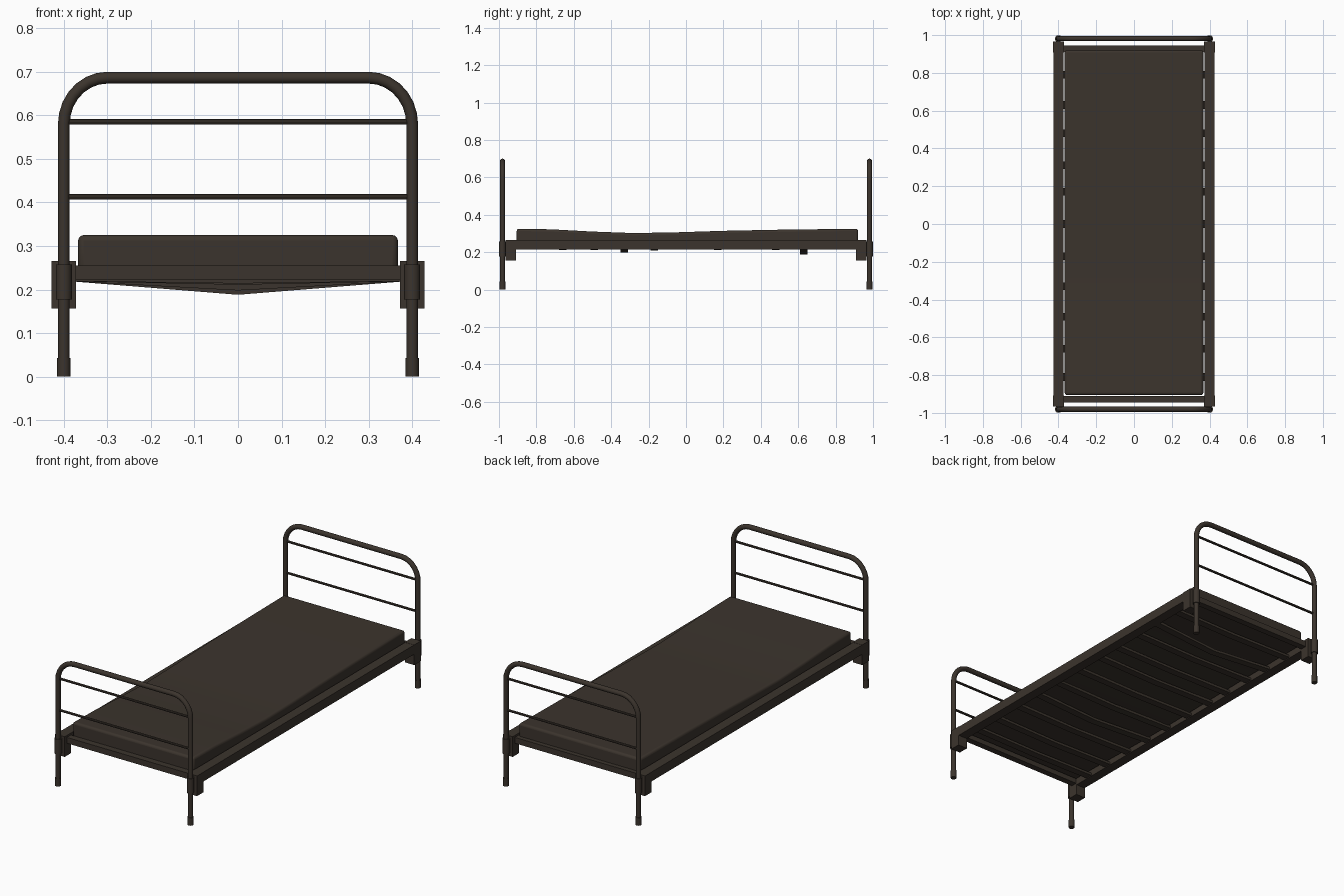
import bpy, bmesh, math
from mathutils import Vector

if "Cube" in bpy.data.objects:
    bpy.data.objects.remove(bpy.data.objects["Cube"])

mat = bpy.data.materials.new("dark brown")
mat.diffuse_color = (0.044, 0.034, 0.026, 1)
mat.use_nodes = True
mat.node_tree.nodes["Principled BSDF"].inputs["Base Color"].default_value = mat.diffuse_color


def finish(name, bm):
    bmesh.ops.recalc_face_normals(bm, faces=bm.faces)
    me = bpy.data.meshes.new(name)
    bm.to_mesh(me)
    bm.free()
    me.materials.append(mat)
    ob = bpy.data.objects.new(name, me)
    bpy.context.collection.objects.link(ob)
    return ob


def smooth(ob):
    bpy.ops.object.select_all(action='DESELECT')
    ob.select_set(True)
    bpy.context.view_layer.objects.active = ob
    bpy.ops.object.shade_smooth_by_angle(angle=math.radians(40))


def box(name, x0, x1, y0, y1, z0, z1):
    bm = bmesh.new()
    bmesh.ops.create_cube(bm, size=1)
    for v in bm.verts:
        v.co = Vector(((x0 + x1) / 2 + v.co.x * (x1 - x0),
                       (y0 + y1) / 2 + v.co.y * (y1 - y0),
                       (z0 + z1) / 2 + v.co.z * (z1 - z0)))
    return finish(name, bm)


def tube(name, pts, r, sides=12):
    """Round tube along a path lying in an x-z plane."""
    bm = bmesh.new()
    pts = [Vector(p) for p in pts]
    side = Vector((0, 1, 0))
    rings = []
    for i, p in enumerate(pts):
        t = (pts[min(i + 1, len(pts) - 1)] - pts[max(i - 1, 0)]).normalized()
        n = t.cross(side)
        rings.append([bm.verts.new(p + r * (math.cos(a) * n + math.sin(a) * side))
                      for a in (2 * math.pi * k / sides for k in range(sides))])
    for a, b in zip(rings, rings[1:]):
        for k in range(sides):
            j = (k + 1) % sides
            bm.faces.new((a[k], a[j], b[j], b[k]))
    bm.faces.new(rings[0])
    bm.faces.new(rings[-1])
    ob = finish(name, bm)
    smooth(ob)


# End frames: bent tube with two crossbars, feet and sleeves
for end, s in (("foot", -1), ("head", 1)):
    y = s * 0.981
    arc = [(0.30 + 0.10 * math.cos(a), y, 0.58 + 0.107 * math.sin(a))
           for a in (math.pi / 2 * k / 7 for k in range(8))]
    arc = [(x, y, z - 0.0005) for x, y, z in arc]
    right = [(0.40, y, 0.01)] + arc
    left = [(-x, y, z) for x, y, z in reversed(right)]
    tube(end + "_end_frame", right + left, 0.0135)
    for z in (0.413, 0.585):
        tube(end + "_crossbar", [(-0.40, y, z), (0.40, y, z)], 0.0065, 8)
    for m in (-1, 1):
        x = m * 0.40
        tube(end + "_leg_cap", [(x, y, 0), (x, y, 0.043)], 0.0155)
        tube(end + "_leg_sleeve", [(x, y, 0.177), (x, y, 0.257)], 0.0185)
        # Corner brackets joining rails to the legs
        ys = sorted((s * 0.908, s * 0.965))
        box(end + "_corner_bracket", x - 0.0285, x + 0.0285, *ys, 0.156, 0.266)
    # End rail under the mattress
    box(end + "_end_rail", -0.375, 0.375, *sorted((s * 0.91, s * 0.945)), 0.223, 0.255)

# Side rails
for m in (-1, 1):
    box("side_rail", *sorted((m * 0.373, m * 0.427)), -0.96, 0.96, 0.214, 0.265)

# Sagging V-shaped slats
slats = ((0.79, .006), (0.63, .031), (0.48, .008), (0.31, .005), (0.17, .008), (0, .006),
         (-0.17, .009), (-0.33, .021), (-0.49, .007), (-0.66, .008), (-0.81, .005))
for y, sag in slats:
    bm = bmesh.new()
    zs = ((-0.385, 0.226), (0, 0.226 - sag), (0.385, 0.226))
    prof = [(x, z - 0.007) for x, z in zs] + [(x, z + 0.007) for x, z in reversed(zs)]
    f = bm.faces.new([bm.verts.new((x, y - 0.02, z)) for x, z in prof])
    ext = bmesh.ops.extrude_face_region(bm, geom=[f])
    for v in ext["geom"]:
        if isinstance(v, bmesh.types.BMVert):
            v.co.y += 0.04
    finish("bed_slat", bm)

# Mattress with a shallow dip along its length
tops = ((-0.905, .325), (-0.72, .322), (-0.5, .31), (-0.28, .302), (-0.05, .306),
        (0.2, .314), (0.5, .320), (0.92, .325))
bm = bmesh.new()
rings = [[bm.verts.new((x, y, z)) for x, z in
          ((-0.367, 0.24 + (t - .325) * .5), (0.367, 0.24 + (t - .325) * .5), (0.367, t), (-0.367, t))]
         for y, t in tops]
for a, b in zip(rings, rings[1:]):
    for k in range(4):
        j = (k + 1) % 4
        bm.faces.new((a[k], a[j], b[j], b[k]))
bm.faces.new(rings[0])
bm.faces.new(rings[-1])
mattress = finish("mattress", bm)
bev = mattress.modifiers.new("soft_edges", 'BEVEL')
bev.width = 0.012
bev.segments = 3
bev.limit_method = 'ANGLE'
smooth(mattress)
